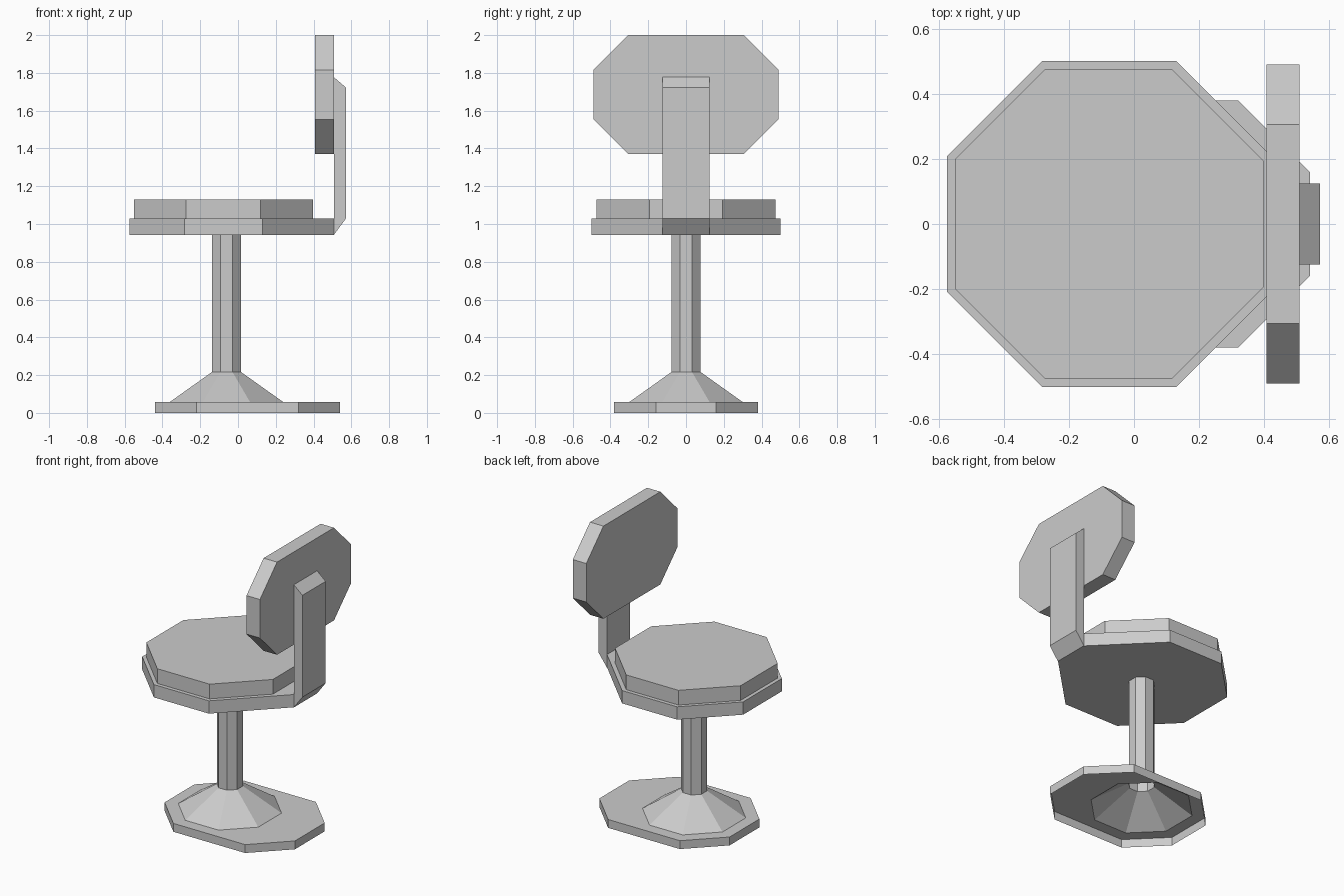
import bpy, bmesh

if "Cube" in bpy.data.objects:
    bpy.data.objects.remove(bpy.data.objects["Cube"])


def octagon(x0, x1, half_y, cut0, cut1=None):
    """Eight corner points of a rectangle with 45 degree corner cuts."""
    c0 = cut0
    c1 = cut0 if cut1 is None else cut1
    upper = [(x1, half_y - c1), (x1 - c1, half_y), (x0 + c0, half_y), (x0, half_y - c0)]
    return upper + [(x, -y) for x, y in reversed(upper)]


def loft(name, loops, cap_start=False, cap_end=False):
    """Join matching loops of 3D points with quads, optionally capping the ends."""
    bm = bmesh.new()
    rings = [[bm.verts.new(p) for p in loop] for loop in loops]
    n = len(rings[0])
    for a, b in zip(rings, rings[1:]):
        for i in range(n):
            j = (i + 1) % n
            bm.faces.new((a[i], a[j], b[j], b[i]))
    if cap_start:
        bm.faces.new(rings[0][::-1])
    if cap_end:
        bm.faces.new(rings[-1])
    if cap_start and cap_end:
        bmesh.ops.recalc_face_normals(bm, faces=bm.faces)
    mesh = bpy.data.meshes.new(name)
    bm.to_mesh(mesh)
    bm.free()
    obj = bpy.data.objects.new(name, mesh)
    bpy.context.collection.objects.link(obj)
    return obj


def at_z(points, z):
    return [(x, y, z) for x, y in points]


# Outlines seen from above
foot = octagon(-0.44, 0.54, 0.38, 0.22)
cone = octagon(-0.362, 0.24, 0.301, 0.176)
pole = octagon(-0.137, 0.015, 0.076, 0.0445)
plate = octagon(-0.575, 0.508, 0.5, 0.292, 0.377)
pad = octagon(-0.55, 0.398, 0.474, 0.275, 0.28)

# Hollow foot, open underneath, rising into a cone
loft("foot", [at_z(foot, 0), at_z(foot, 0.057), at_z(cone, 0.057), at_z(pole, 0.217)])

# Pole
loft("pole", [at_z(pole, 0.217), at_z(pole, 0.943)])

# Seat plate with the narrower cushion on top
loft("seat", [at_z(plate, 0.943), at_z(plate, 1.03), at_z(pad, 1.03), at_z(pad, 1.13)],
     True, True)

# Upright bracket behind the seat
side = [(0.508, 0.943), (0.572, 1.03), (0.572, 1.722), (0.508, 1.777)]
loft("back_support", [[(x, y, z) for x, z in side] for y in (-0.125, 0.125)], True, True)

# Octagonal backrest
rest = [(y, z + 1.685) for y, z in octagon(-0.49, 0.49, 0.315, 0.184)]
loft("backrest", [[(x, y, z) for y, z in rest] for x in (0.407, 0.508)], True, True)
